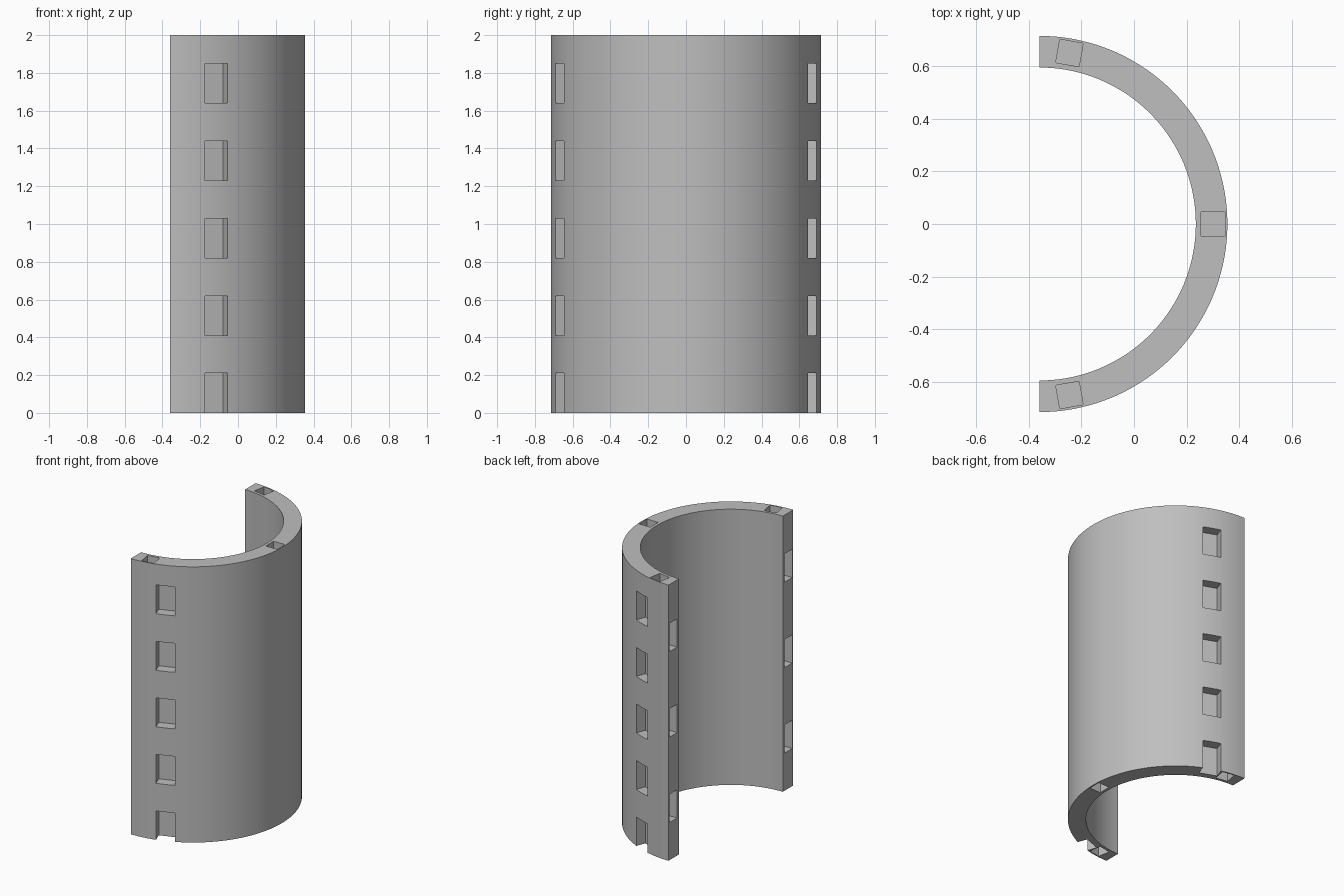
import bpy, bmesh
from math import pi, cos, sin, radians
from mathutils import Matrix, Vector

if "Cube" in bpy.data.objects:
    bpy.data.objects.remove(bpy.data.objects["Cube"])

OUTER, INNER, HEIGHT = 0.715, 0.595, 2.0
AXIS_X = -0.36          # the tube axis lies on the cut plane
MID = 0.66              # middle of the wall
SEGMENTS = 72

grey = bpy.data.materials.new("plain_grey")
grey.use_nodes = True
colour = (0.52, 0.52, 0.52, 1)
grey.diffuse_color = colour
grey.node_tree.nodes["Principled BSDF"].inputs["Base Color"].default_value = colour


def make_object(name, bm):
    bmesh.ops.recalc_face_normals(bm, faces=bm.faces)
    mesh = bpy.data.meshes.new(name)
    bm.to_mesh(mesh)
    bm.free()
    mesh.materials.append(grey)
    obj = bpy.data.objects.new(name, mesh)
    bpy.context.collection.objects.link(obj)
    return obj


def add_box(bm, size, angle, offset):
    """Box whose offset is (radial, tangential, height), turned about the tube axis."""
    matrix = (Matrix.Translation((AXIS_X, 0, 0)) @ Matrix.Rotation(angle, 4, 'Z')
              @ Matrix.Translation(offset) @ Matrix.Diagonal((*size, 1)))
    bmesh.ops.create_cube(bm, size=1, matrix=matrix)


# Half tube: arc profile raised to full height
bm = bmesh.new()
angles = [-pi / 2 + pi * i / SEGMENTS for i in range(SEGMENTS + 1)]
arc = [(OUTER, a) for a in angles] + [(INNER, a) for a in reversed(angles)]
base = bm.faces.new([bm.verts.new((AXIS_X + r * cos(a), r * sin(a), 0)) for r, a in arc])
raised = bmesh.ops.extrude_face_region(bm, geom=[base])["geom"]
bmesh.ops.translate(bm, vec=(0, 0, HEIGHT),
                    verts=[v for v in raised if isinstance(v, bmesh.types.BMVert)])
half_tube = make_object("half_tube_wall", bm)

cut = bmesh.new()

# Square sockets in the top and bottom rims
for angle in (-80, 0, 80):
    for z in (0, HEIGHT):
        add_box(cut, (0.09, 0.09, 0.18), radians(angle), (MID, 0, z))

for side in (-1, 1):
    # Column of outer pockets, the lowest one open at the bottom
    for i in range(5):
        low, high = 0.41 * i, 0.41 * i + 0.21
        if i == 0:
            low = -0.05
        add_box(cut, (0.16, 0.128, high - low), side * radians(69.85),
                (0.72, 0, (low + high) / 2))
    # Slots in the straight cut edges
    for z in (0.375, 0.995, 1.615):
        add_box(cut, (0.088, 0.13, 0.205), side * pi / 2, (MID, 0, z))

cutter = make_object("pocket_cutter", cut)
cutter.hide_render = True

# Cut the pockets, then remove the cutter
mod = half_tube.modifiers.new("pockets", 'BOOLEAN')
mod.operation = 'DIFFERENCE'
mod.solver = 'EXACT'
mod.object = cutter
bpy.ops.object.select_all(action='DESELECT')
half_tube.select_set(True)
bpy.context.view_layer.objects.active = half_tube
bpy.ops.object.modifier_apply(modifier=mod.name)
bpy.data.objects.remove(cutter)

bpy.ops.object.shade_smooth_by_angle(angle=radians(25))
